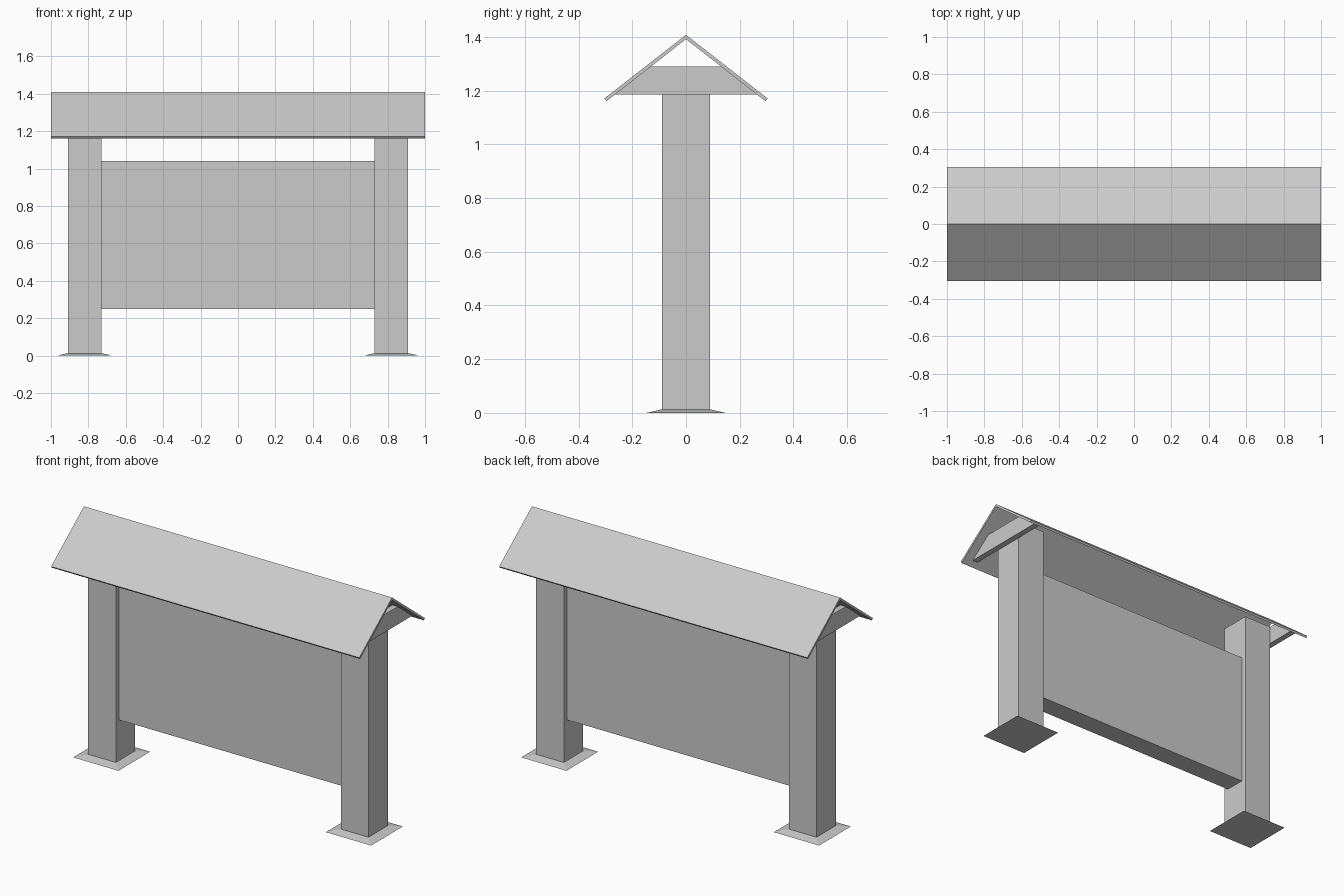
import bpy

if "Cube" in bpy.data.objects:
    bpy.data.objects.remove(bpy.data.objects["Cube"])


def make_mesh(name, verts, faces):
    me = bpy.data.meshes.new(name)
    me.from_pydata(verts, [], faces)
    me.update()
    ob = bpy.data.objects.new(name, me)
    bpy.context.collection.objects.link(ob)
    return ob


def loft(name, a, b):
    """Solid between two matching rings (b lies ahead of a's right-hand normal)."""
    n = len(a)
    faces = [tuple(range(n))[::-1], tuple(range(n, 2 * n))]
    faces += [(i, (i + 1) % n, n + (i + 1) % n, n + i) for i in range(n)]
    return make_mesh(name, a + b, faces)


def square(cx, hx, hy, z):
    return [(cx - hx, -hy, z), (cx + hx, -hy, z), (cx + hx, hy, z), (cx - hx, hy, z)]


def extrude_x(name, profile, x0, x1):
    """Extrude a counter-clockwise (y, z) profile along x."""
    return loft(name, [(x0, y, z) for y, z in profile], [(x1, y, z) for y, z in profile])


# Posts, flared feet and gable braces on both ends
brace_profile = [(-0.271, 1.185), (0.271, 1.185), (0.138, 1.29), (-0.138, 1.29)]
for side, s in (("left", -1), ("right", 1)):
    cx = 0.82 * s
    loft(side + "_post", square(cx, 0.09, 0.09, 0.01), square(cx, 0.09, 0.09, 1.29))
    loft(side + "_foot", square(cx, 0.147, 0.147, 0.0), square(cx, 0.095, 0.095, 0.012))
    x0, x1 = sorted((0.91 * s, 0.945 * s))
    extrude_x(side + "_brace", brace_profile, x0, x1)

# Board between the posts
loft("board", square(0, 0.73, 0.06, 0.25), square(0, 0.73, 0.06, 1.04))

# Thin pitched roof
extrude_x("roof", [(0, 1.408), (-0.304, 1.171), (-0.296, 1.161),
                   (0, 1.392), (0.296, 1.161), (0.304, 1.171)], -1.0, 1.0)
